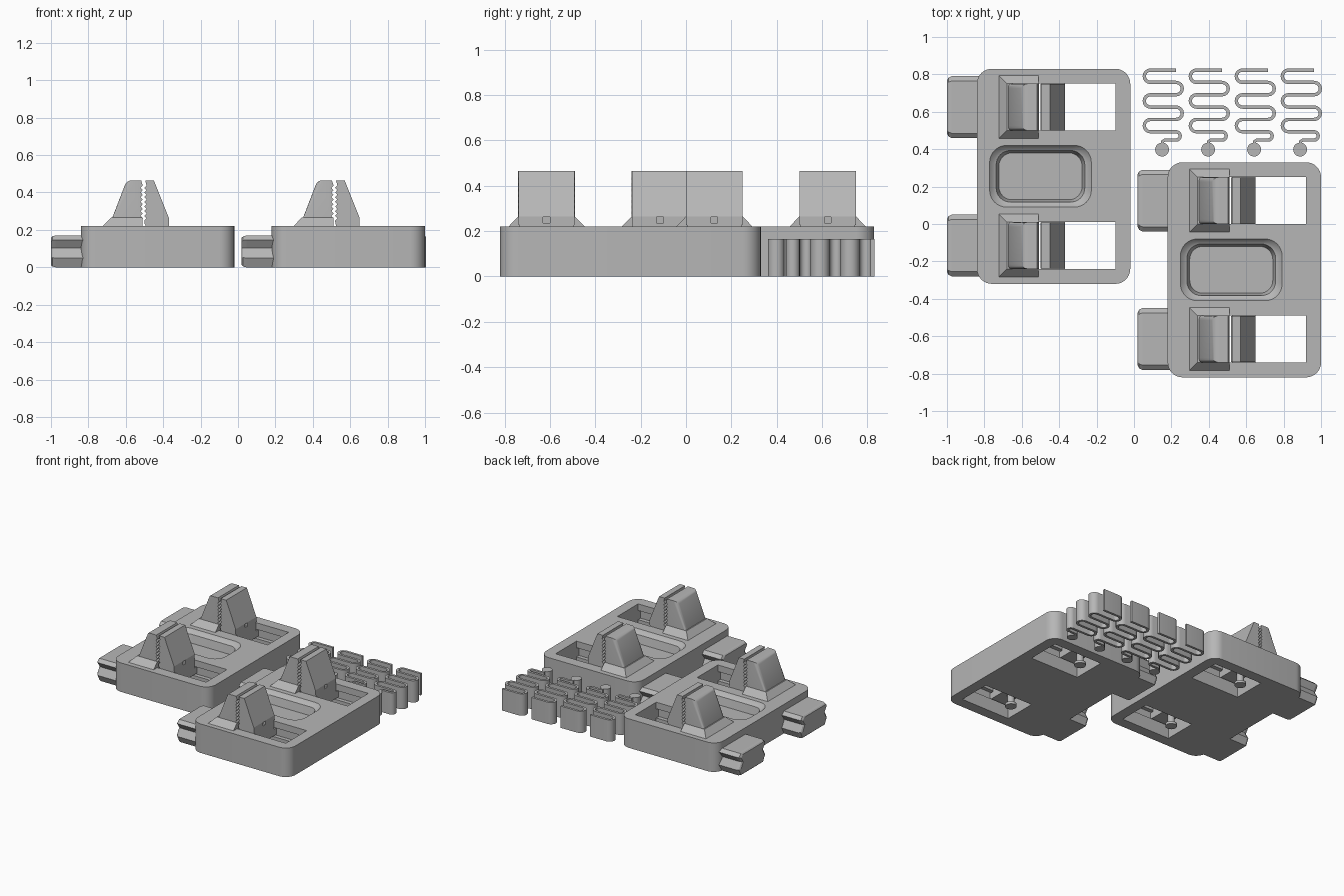
import bpy, bmesh, math
from mathutils import Vector

if "Cube" in bpy.data.objects:
    bpy.data.objects.remove(bpy.data.objects["Cube"])

GREY = bpy.data.materials.new("plain_grey")
GREY.diffuse_color = (0.47, 0.47, 0.47, 1)
GREY.use_nodes = True
GREY.node_tree.nodes["Principled BSDF"].inputs["Base Color"].default_value = GREY.diffuse_color
UNITS = [Vector((-0.43, 0.255, 0)), Vector((0.59, -0.245, 0))]   # centres of both plates
ROWS = (-0.37, 0.37)                                             # clamp rows on a plate


def make(name, sections):
    """Skin a stack of equal-length point loops and cap both ends."""
    bm = bmesh.new()
    loops = [[bm.verts.new(p) for p in s] for s in sections]
    n = len(loops[0])
    for a, b in zip(loops, loops[1:]):
        for i in range(n):
            j = (i + 1) % n
            bm.faces.new((a[i], a[j], b[j], b[i]))
    bm.faces.new(loops[0][::-1])
    bm.faces.new(loops[-1])
    bmesh.ops.recalc_face_normals(bm, faces=bm.faces)
    me = bpy.data.meshes.new(name)
    bm.to_mesh(me)
    bm.free()
    me.materials.append(GREY)
    ob = bpy.data.objects.new(name, me)
    bpy.context.collection.objects.link(ob)
    return ob


def rounded(hx, hy, r, z, cx=0, cy=0, n=8):
    """Rounded rectangle loop at height z."""
    pts = []
    for k, (sx, sy) in enumerate(((1, 1), (-1, 1), (-1, -1), (1, -1))):
        for i in range(n + 1):
            a = math.pi / 2 * (k + i / n)
            pts.append((cx + sx * (hx - r) + r * math.cos(a),
                        cy + sy * (hy - r) + r * math.sin(a), z))
    return pts


def box(name, x0, x1, y0, y1, z0, z1):
    return make(name, [[(x0, y0, z), (x1, y0, z), (x1, y1, z), (x0, y1, z)] for z in (z0, z1)])


def across(name, profile, h, cy=0):
    """Extrude an xz profile along y, half width h."""
    return make(name, [[(x, cy + y, z) for x, z in profile] for y in (-h, h)])


def activate(ob):
    bpy.ops.object.select_all(action='DESELECT')
    ob.select_set(True)
    bpy.context.view_layer.objects.active = ob


def cut(ob, cutter):
    m = ob.modifiers.new("cut", 'BOOLEAN')
    m.operation, m.object, m.solver = 'DIFFERENCE', cutter, 'EXACT'
    activate(ob)
    bpy.ops.object.modifier_apply(modifier=m.name)
    bpy.data.objects.remove(cutter, do_unlink=True)


def smooth(ob):
    activate(ob)
    bpy.ops.object.shade_smooth_by_angle(angle=math.radians(30))


def place(ob, name):
    """Put the part on both plates."""
    twin = ob.copy()
    bpy.context.collection.objects.link(twin)
    for o, u in ((ob, UNITS[0]), (twin, UNITS[1])):
        o.location = u
    twin.name = name + "_second"


# base plate with tray recess, clamp windows and slide grooves
plate = make("base_plate", [rounded(0.41, 0.575, 0.08, z) for z in (0, 0.22)])
tray = [(0.292, 0.185, 0.24), (0.272, 0.165, 0.22), (0.25, 0.148, 0.195),
        (0.237, 0.138, 0.19), (0.222, 0.125, 0.13)]
cut(plate, make("tray_cutter", [rounded(hx, hy, hy * 0.55, z, -0.07) for hx, hy, z in tray]))
for cy in ROWS:
    cut(plate, box("window_cutter", -0.08, 0.33, cy - 0.125, cy + 0.125, -0.1, 0.3))
    cut(plate, box("groove_cutter", -0.08, 0.33, cy - 0.155, cy + 0.155, 0.10, 0.17))
smooth(plate)
place(plate, "base_plate")

# clamp teeth line shared by both jaws (z, offset)
TEETH = [(0.25 + 0.0125 * i, 0.006 if i % 2 else -0.006) for i in range(16)]

for cy in ROWS:
    # side tab with V groove on both flanks
    half = [(0.14, 0.17), (0.165, 0.147), (0.135, 0.104), (0.165, 0.05), (0.14, 0.0)]
    ring = half + [(-y, z) for y, z in reversed(half)]
    tab = make("side_tab", [[(x, cy + y * s, 0.085 + (z - 0.085) * s) for y, z in ring]
                            for x, s in ((-0.57, 0.86), (-0.562, 0.95), (-0.545, 1), (-0.38, 1))])
    place(tab, "side_tab")

    # sloped foot of the fixed jaw
    foot = make("jaw_foot", [[(x0, cy - h, z), (-0.08, cy - h, z), (-0.08, cy + h, z), (x0, cy + h, z)]
                             for x0, h, z in ((-0.295, 0.17, 0.218), (-0.25, 0.125, 0.265))])
    place(foot, "jaw_foot")

    # fixed jaw, rounded on its outer edges
    prof = [(-0.083, 0.24), (-0.242, 0.24), (-0.242, 0.265), (-0.165, 0.465), (-0.088, 0.465)]
    prof += [(-0.085 + d, z) for z, d in reversed(TEETH)]
    fixed = across("fixed_jaw", prof, 0.125, cy)
    bm = bmesh.new()
    bm.from_mesh(fixed.data)
    outer = [e for e in bm.edges if all(v.co.x < -0.15 and v.co.z > 0.26 for v in e.verts)
             and (e.calc_length() > 0.24 and e.verts[0].co.z > 0.4
                  or abs(e.verts[0].co.z - e.verts[1].co.z) > 0.1)]
    bmesh.ops.bevel(bm, geom=outer, offset=0.025, segments=4, profile=0.5, affect='EDGES')
    bm.to_mesh(fixed.data)
    bm.free()
    smooth(fixed)
    place(fixed, "fixed_jaw")

    # sliding jaw
    prof = [(-0.068, 0.228), (0.06, 0.228), (0.06, 0.265), (-0.02, 0.465), (-0.066, 0.465)]
    prof += [(-0.065 + d, z) for z, d in reversed(TEETH)]
    slider = across("sliding_jaw", prof, 0.124, cy)
    cut(slider, box("notch_cutter", 0.03, 0.1, cy - 0.015, cy + 0.015, 0.2, 0.262))
    place(slider, "sliding_jaw")

    # slider carriage and spring peg
    place(box("slider_neck", -0.065, 0.06, cy - 0.12, cy + 0.12, 0.12, 0.235), "slider_neck")
    place(box("slider_rail", -0.065, 0.06, cy - 0.15, cy + 0.15, 0.11, 0.16), "slider_rail")
    peg = make("spring_peg", [rounded(r, r, r * 0.999, z, 0.0, cy, 6)
                              for r, z in ((0.04, 0.01), (0.04, 0.03), (0.025, 0.031), (0.025, 0.13))])
    smooth(peg)
    place(peg, "spring_peg")

# wavy springs: centre path from the free end down to the disc
L, R, P = 0.088, 0.225, 0.066
path = [(0.225, 0.823)]
y = 0.823
for k in range(6):
    left = k % 2 == 0
    r = P / 2 if k < 5 else 0.022
    for i in range(9):
        a = math.pi * i / 8
        path.append(((L if left else R) + (-1 if left else 1) * r * math.sin(a), y - r + r * math.cos(a)))
    y -= 2 * r
path += [(0.165, y), (0.153, y - 0.008), (0.15, y - 0.03)]


def ribbon(pts, w):
    """Closed outline of a constant-width strip along pts."""
    a, b = [], []
    for i, p in enumerate(pts):
        t = (Vector(pts[min(i + 1, len(pts) - 1)]) - Vector(pts[max(i - 1, 0)])).normalized()
        n = Vector((-t.y, t.x)) * w
        a.append(Vector(p) + n)
        b.append(Vector(p) - n)
    return a + b[::-1]


outline = ribbon(path, 0.009)
for s in range(4):
    dx = 0.246 * s
    strip = make("spring_%d" % (s + 1), [[(p.x + dx, p.y, z) for p in outline] for z in (0, 0.165)])
    smooth(strip)
    disc = make("spring_disc_%d" % (s + 1),
                [[(0.15 + dx + 0.037 * math.cos(a), 0.398 + 0.037 * math.sin(a), z)
                  for a in (math.tau * i / 24 for i in range(24))] for z in (0, 0.165)])
    smooth(disc)
